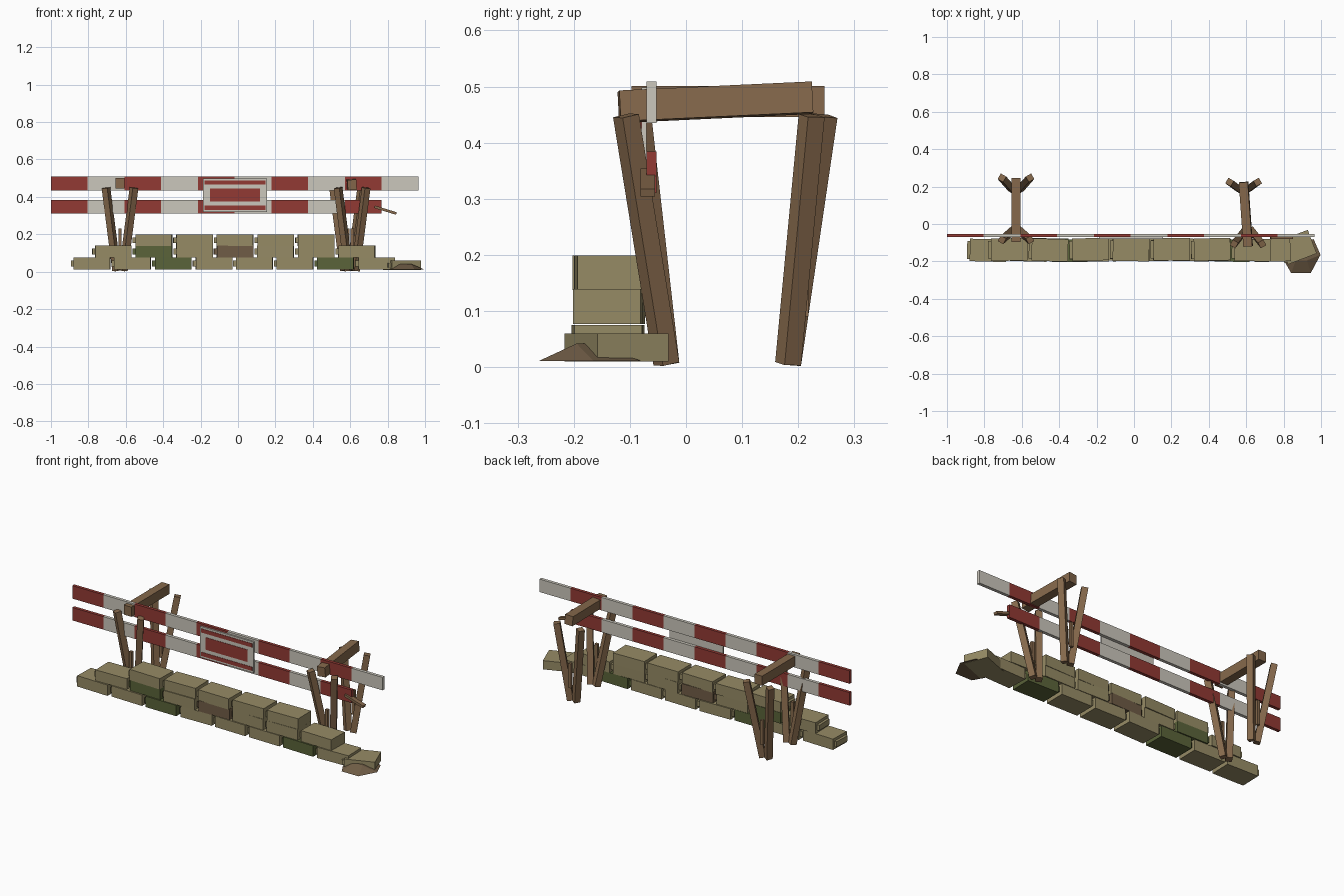
import bpy, bmesh, random
from math import radians
from mathutils import Vector, Matrix, Quaternion

random.seed(4)
if "Cube" in bpy.data.objects:
    bpy.data.objects.remove(bpy.data.objects["Cube"])


def material(name, rgb):
    lin = [((c / 255 + 0.055) / 1.055) ** 2.4 for c in rgb] + [1]
    m = bpy.data.materials.new(name)
    m.use_nodes = True
    m.diffuse_color = lin
    m.node_tree.nodes["Principled BSDF"].inputs["Base Color"].default_value = lin
    return m


RED = material("faded red paint", (146, 58, 52))
WHITE = material("off white paint", (203, 199, 188))
WOOD = material("weathered wood", (134, 105, 76))
SAND = material("sand canvas", (150, 139, 101))
GREEN = material("olive canvas", (90, 99, 57))
BROWN = material("brown canvas", (112, 93, 70))


def make(name, bm, *mats):
    mesh = bpy.data.meshes.new(name)
    bm.normal_update()
    bm.to_mesh(mesh)
    bm.free()
    for m in mats:
        mesh.materials.append(m)
    ob = bpy.data.objects.new(name, mesh)
    bpy.context.collection.objects.link(ob)
    return ob


def add_box(bm, center, size, rot=None):
    mat = Matrix.Translation(center) @ (rot or Matrix()) @ Matrix.Diagonal((*size, 1))
    return bmesh.ops.create_cube(bm, size=1, matrix=mat)["verts"]


def box(name, center, size, mat, rot=None):
    bm = bmesh.new()
    add_box(bm, center, size, rot)
    return make(name, bm, mat)


def bar(name, a, b, width, depth, mat, roll=0):
    """Square timber running from a to b."""
    a, b = Vector(a), Vector(b)
    d = b - a
    turn = Vector((0, 0, 1)).rotation_difference(d) @ Quaternion((0, 0, 1), radians(roll))
    return box(name, (a + b) / 2, (width, depth, d.length), mat, turn.to_matrix().to_4x4())


# Striped planks, alternating red and white sections
STRIPE = 0.1965


def striped_plank(name, z, count):
    bm = bmesh.new()
    for i in range(count):
        verts = add_box(bm, (-1 + STRIPE * (i + 0.5), -0.0615, z), (STRIPE, 0.018, 0.074))
        for f in {f for v in verts for f in v.link_faces}:
            f.material_index = i % 2
    bmesh.ops.remove_doubles(bm, verts=bm.verts, dist=0.0001)
    make(name, bm, RED, WHITE)


striped_plank("upper_plank", 0.472, 10)
striped_plank("lower_plank", 0.347, 9)
bar("broken_plank_end", (0.73, -0.068, 0.347), (0.847, -0.068, 0.311), 0.014, 0.026, WOOD)

# Notice board with red bands
box("sign_board", (-0.016, -0.0745, 0.409), (0.34, 0.009, 0.178), WHITE)
box("sign_top_band", (-0.016, -0.0795, 0.476), (0.325, 0.003, 0.022), RED)
box("sign_bottom_band", (-0.016, -0.0795, 0.342), (0.325, 0.003, 0.022), RED)
box("sign_center", (-0.016, -0.0795, 0.409), (0.265, 0.003, 0.07), RED)


# Trestles: a beam on two pairs of spread legs
def trestle(side, x, front_y, back_y, skew, beam_z):
    front, back = Vector((x + skew, front_y, beam_z[0])), Vector((x - skew, back_y, beam_z[1]))
    bar(side + "_beam", front, back, 0.048, 0.055, WOOD)
    for end, cx, foot_y, top_y in (("front", x + skew, -0.035, front_y + 0.012),
                                   ("back", x - skew, 0.182, back_y)):
        for s, tag in ((-1, "right"), (1, "left")):
            bar(f"{side}_{end}_{tag}_leg", (cx + s * 0.018, foot_y, 0.006),
                (cx + s * 0.075, top_y, 0.448), 0.034, 0.034, WOOD, 30 * s)
        stake_y = foot_y - 0.03 if end == "front" else foot_y + 0.028
        bar(f"{side}_{end}_stake", (cx, stake_y, 0.09), (cx, stake_y, 0.23), 0.018, 0.016, WOOD)


trestle("right", -0.631, -0.097, 0.247, 0, (0.473, 0.473))
trestle("left", 0.598, -0.119, 0.224, 0.012, (0.464, 0.48))


# Sandbags with a flat tied flap on one end
def sandbag(name, center, size, mat, angle):
    rot = Matrix.Rotation(radians(angle), 4, "Z")
    bm = bmesh.new()
    add_box(bm, center, size, rot)
    flap = Vector(center) + rot @ Vector((-size[0] / 2 - 0.007, 0, 0))
    add_box(bm, flap, (0.016, size[1] * 0.8, size[2] * 0.5), rot)
    make(name, bm, mat)


rows = (("bottom", -0.78, 0.044, 8, {2: GREEN, 6: GREEN}),
        ("middle", -0.667, 0.108, 7, {1: GREEN, 3: BROWN}),
        ("top", -0.45, 0.168, 5, {}))
for row, x0, z, count, odd in rows:
    for i in range(count):
        sandbag(f"{row}_sandbag_{i + 1}", (x0 + 0.217 * i, -0.139 + random.uniform(-0.004, 0.004), z),
                (0.195, 0.12, 0.062), odd.get(i, SAND), random.uniform(-2, 2))

# Torn end bag and its spilled heap
sandbag("torn_sandbag", (0.876, -0.124, 0.035), (0.165, 0.135, 0.05), SAND, 21)
bm = bmesh.new()
rim = [bm.verts.new((x, y, 0.011)) for x, y in
       ((0.805, -0.2), (0.84, -0.262), (0.945, -0.262), (0.997, -0.165), (0.96, -0.08), (0.85, -0.12))]
crest = [bm.verts.new((x, y, 0.042)) for x, y in ((0.865, -0.195), (0.925, -0.195), (0.91, -0.165))]
bmesh.ops.convex_hull(bm, input=rim + crest)
make("spilled_heap", bm, BROWN)
